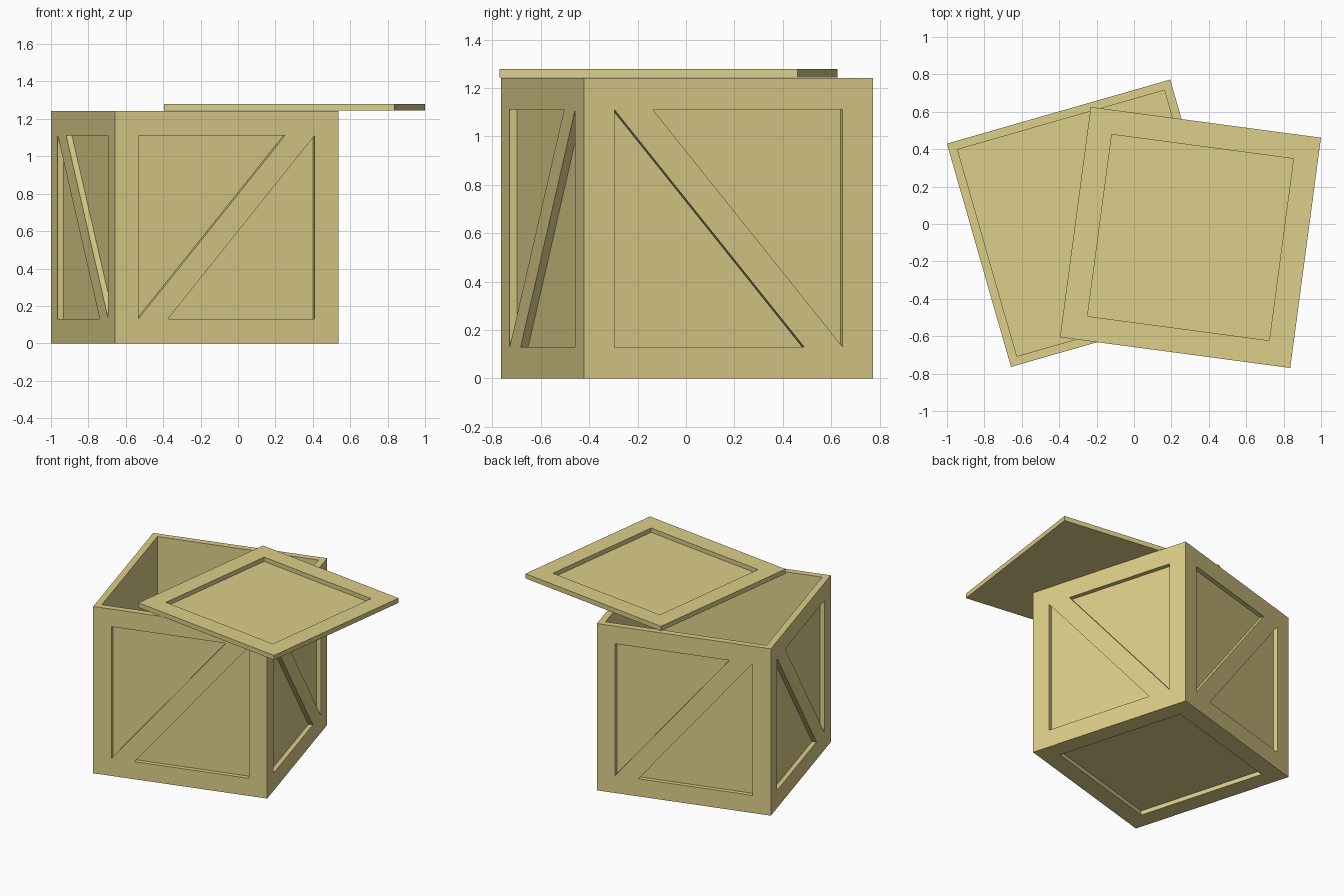
import bpy, bmesh
from math import radians
from mathutils import Matrix, Vector

if "Cube" in bpy.data.objects:
    bpy.data.objects.remove(bpy.data.objects["Cube"])

SIZE, BORDER, RECESS, WALL, BRACE = 1.242, 0.131, 0.032, 0.046, 0.165
UP = Vector((0, 0, 1))

wood = bpy.data.materials.new("wood")
wood.diffuse_color = (0.72, 0.62, 0.25, 1)
wood.use_nodes = True
wood.node_tree.nodes["Principled BSDF"].inputs["Base Color"].default_value = wood.diffuse_color


def box(sx, sy, sz):
    bm = bmesh.new()
    bmesh.ops.create_cube(bm, size=1)
    bmesh.ops.scale(bm, vec=(sx, sy, sz), verts=bm.verts)
    bmesh.ops.translate(bm, vec=(0, 0, sz / 2), verts=bm.verts)
    bm.normal_update()
    return bm


def sink(bm, face, depth):
    """Push a face straight inwards, leaving walls behind it."""
    n = face.normal.copy()
    new = bmesh.ops.extrude_discrete_faces(bm, faces=[face])["faces"][0]
    bmesh.ops.translate(bm, vec=-n * depth, verts=new.verts)


def inset(bm, face, width):
    bmesh.ops.inset_individual(bm, faces=[face], thickness=width, use_even_offset=True)
    return face


def braced_panel(bm, face):
    """Split the inset panel with a diagonal brace and sink both triangles."""
    n = face.normal.copy()
    right = UP.cross(n)
    side = 1 if abs(n.y) > 0.5 else -1      # brace leans / on front and back, \ on the sides
    diag = right * side + UP
    low = min(face.verts, key=lambda v: v.co.dot(diag))
    high = max(face.verts, key=lambda v: v.co.dot(diag))

    def split_level_edge(v):
        e = next(e for e in face.edges if v in e.verts
                 and abs(e.verts[0].co.z - e.verts[1].co.z) < 1e-4)
        return bmesh.utils.edge_split(e, v, BRACE / e.calc_length())[1]

    low2, high2 = split_level_edge(low), split_level_edge(high)
    other, _ = bmesh.utils.face_split(face, low, high2)
    rest = face if low2 in face.verts else other
    third, _ = bmesh.utils.face_split(rest, low2, high)
    bm.normal_update()
    for f in {face, other, third}:
        if len(f.verts) == 3:
            sink(bm, f, RECESS)


def finish(bm, name, loc, angle):
    bm.normal_update()
    me = bpy.data.meshes.new(name)
    bm.to_mesh(me)
    bm.free()
    me.materials.append(wood)
    ob = bpy.data.objects.new(name, me)
    ob.matrix_world = Matrix.Translation(loc) @ Matrix.Rotation(radians(angle), 4, "Z")
    bpy.context.collection.objects.link(ob)


# Open crate: braced sides, recessed bottom, hollow inside
bm = box(SIZE, SIZE, SIZE)
for f in list(bm.faces):
    if f.normal.z > 0.5:
        sink(bm, inset(bm, f, WALL), SIZE - WALL)
    elif f.normal.z < -0.5:
        sink(bm, inset(bm, f, BORDER), RECESS)
    else:
        braced_panel(bm, inset(bm, f, BORDER))
finish(bm, "crate", (-0.232, 0.004, 0), 16)

# Lid lying askew across the rim
bm = box(SIZE, SIZE, 0.035)
top = max(bm.faces, key=lambda f: f.normal.z)
sink(bm, inset(bm, top, BORDER), RECESS)
finish(bm, "lid", (0.302, -0.072, 1.244), -7.6)
